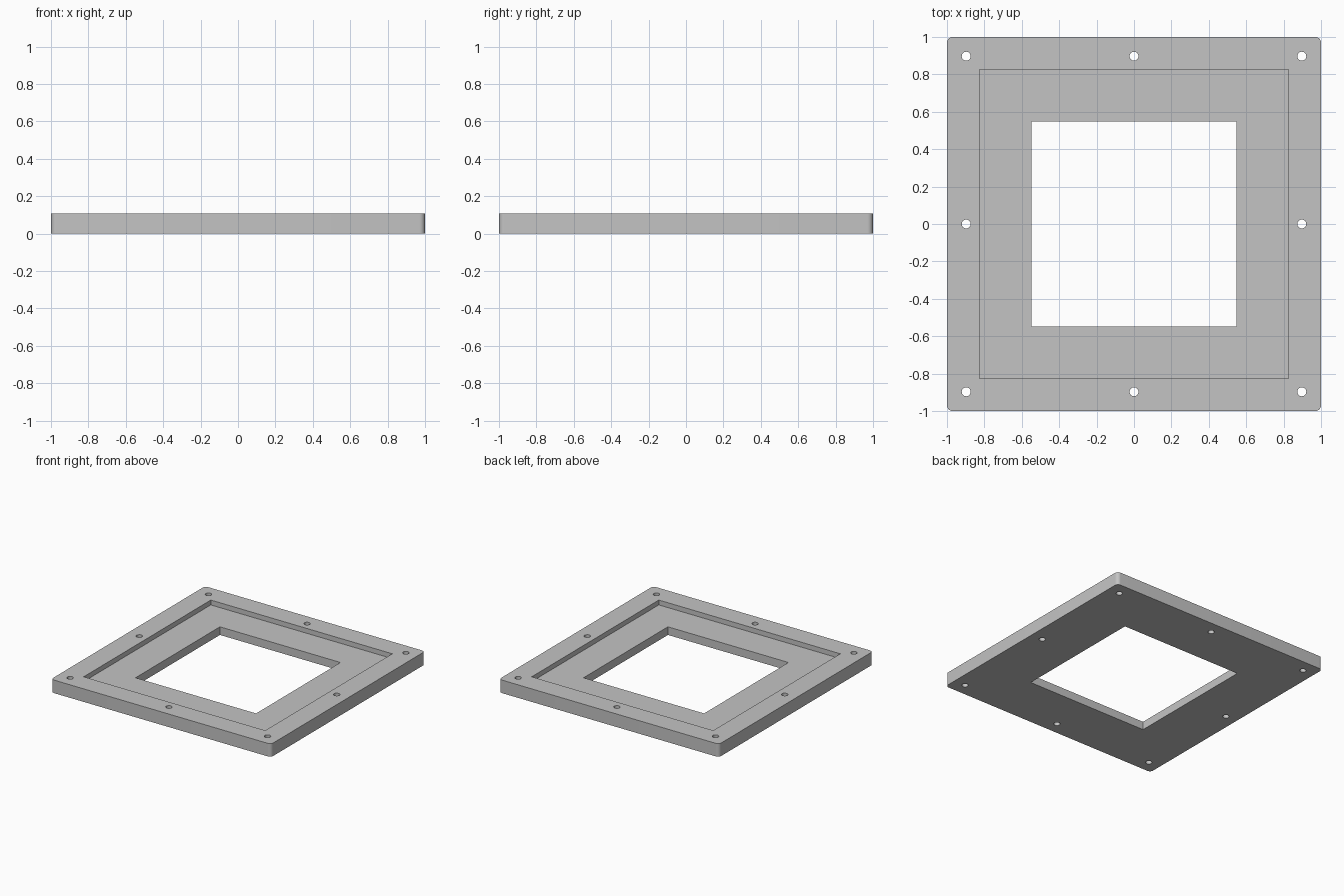
import bpy

SIZE, HEIGHT = 2.0, 0.107
CORNER_RADIUS = 0.03
WINDOW, RECESS, LEDGE = 1.096, 1.65, 0.067
HOLE_RADIUS, HOLE_OFFSET = 0.024, 0.897

cube = bpy.data.objects.get("Cube")
if cube:
    bpy.data.objects.remove(cube, do_unlink=True)

# Plain grey finish
grey = bpy.data.materials.new("plain grey")
grey.use_nodes = True
colour = (0.55, 0.55, 0.55, 1)
grey.diffuse_color = colour
grey.node_tree.nodes["Principled BSDF"].inputs["Base Color"].default_value = colour


def block(name, width, bottom, top):
    """Square block centred on the z axis between two heights."""
    bpy.ops.mesh.primitive_cube_add(size=1, location=(0, 0, (bottom + top) / 2))
    obj = bpy.context.object
    obj.name = name
    obj.scale = (width, width, top - bottom)
    bpy.ops.object.transform_apply(location=True, rotation=False, scale=True)
    obj.data.materials.append(grey)
    return obj


def apply(obj, modifier):
    bpy.context.view_layer.objects.active = obj
    bpy.ops.object.modifier_apply(modifier=modifier.name)


def cut(obj, cutter):
    """Subtract the cutter from the object, then discard it."""
    cutter.hide_render = True
    mod = obj.modifiers.new("cut", 'BOOLEAN')
    mod.operation, mod.solver, mod.object = 'DIFFERENCE', 'EXACT', cutter
    apply(obj, mod)
    bpy.data.objects.remove(cutter, do_unlink=True)


# Plate with rounded vertical corners
frame = block("square_frame", SIZE, 0, HEIGHT)
weights = frame.data.attributes.new("bevel_weight_edge", 'FLOAT', 'EDGE')
for edge in frame.data.edges:
    a, b = (frame.data.vertices[i].co for i in edge.vertices)
    weights.data[edge.index].value = float(abs(a.z - b.z) > HEIGHT / 2)
bevel = frame.modifiers.new("corners", 'BEVEL')
bevel.limit_method = 'WEIGHT'
bevel.width, bevel.segments = CORNER_RADIUS, 8
apply(frame, bevel)

# Shallow recess and through window
cut(frame, block("recess_cutter", RECESS, LEDGE, 2 * HEIGHT))
cut(frame, block("window_cutter", WINDOW, -HEIGHT, 2 * HEIGHT))

# Eight screw holes: corners and middles of the sides
for i in (-1, 0, 1):
    for j in (-1, 0, 1):
        if i or j:
            bpy.ops.mesh.primitive_cylinder_add(
                vertices=32, radius=HOLE_RADIUS, depth=4 * HEIGHT,
                location=(i * HOLE_OFFSET, j * HOLE_OFFSET, 0))
            hole = bpy.context.object
            hole.name = "hole_cutter"
            hole.data.materials.append(grey)
            cut(frame, hole)

# Smooth round walls, crisp edges
bpy.ops.object.select_all(action='DESELECT')
frame.select_set(True)
bpy.context.view_layer.objects.active = frame
bpy.ops.object.shade_smooth_by_angle()
